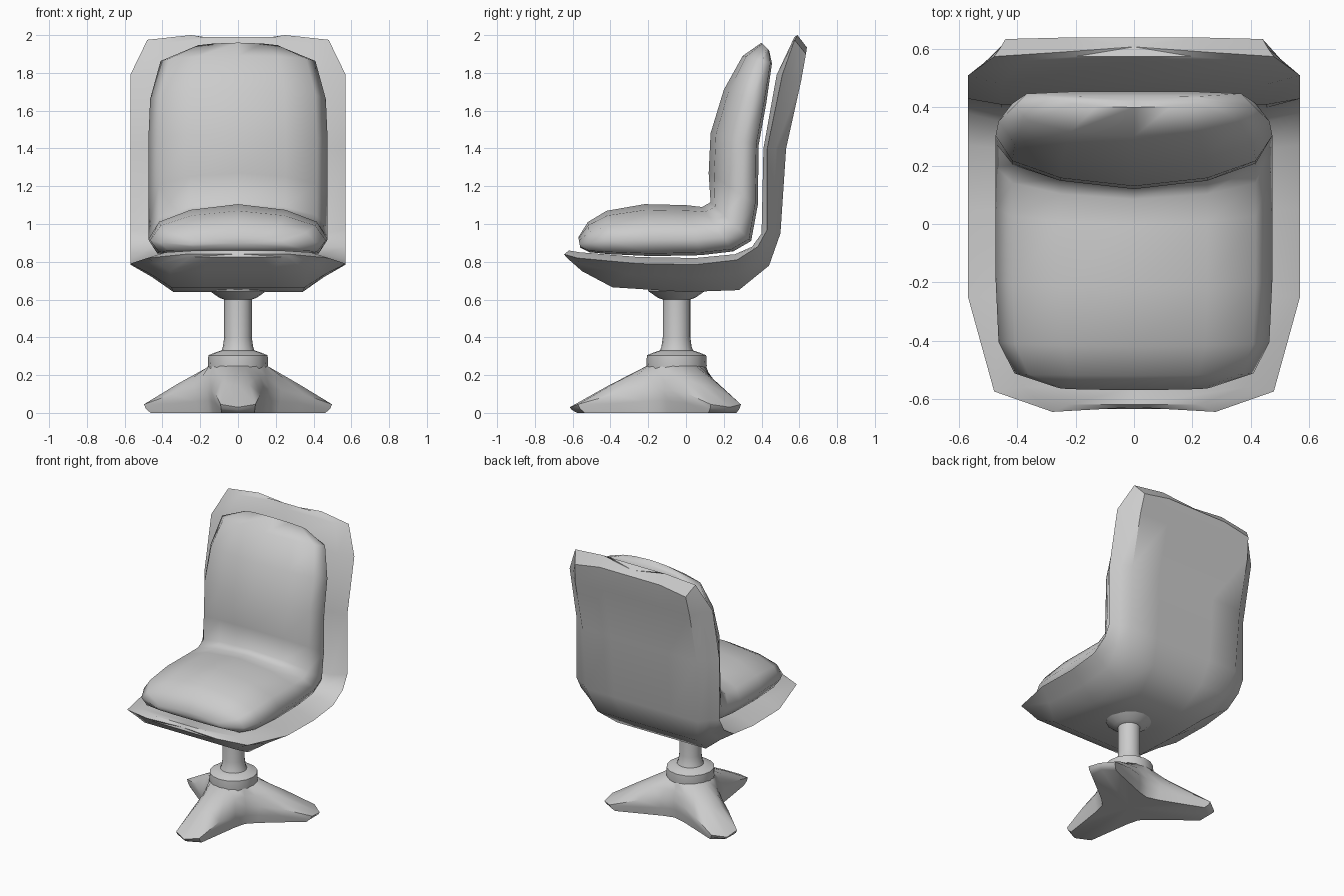
import bpy
import bmesh
from math import cos, sin, radians, tau
from mathutils import Vector

default_cube = bpy.data.objects.get("Cube")
if default_cube:
    bpy.data.objects.remove(default_cube, do_unlink=True)

# One plain grey for the whole chair
grey = bpy.data.materials.new("plain grey")
grey.use_nodes = True
grey.diffuse_color = (0.6, 0.6, 0.6, 1)
grey.node_tree.nodes["Principled BSDF"].inputs["Base Color"].default_value = grey.diffuse_color

PEDESTAL_Y = -0.05


def loft(name, rings, sharp_angle):
    """Skin a list of closed rings, close both ends with fans and shade smooth."""
    bm = bmesh.new()
    loops = [[bm.verts.new(point) for point in ring] for ring in rings]
    count = len(loops[0])
    for lower, upper in zip(loops, loops[1:]):
        for i in range(count):
            j = (i + 1) % count
            bm.faces.new((lower[i], lower[j], upper[j], upper[i]))
    caps = [bm.faces.new(loops[0]), bm.faces.new(loops[-1])]
    bmesh.ops.poke(bm, faces=caps)
    bmesh.ops.recalc_face_normals(bm, faces=bm.faces[:])
    mesh = bpy.data.meshes.new(name)
    bm.to_mesh(mesh)
    bm.free()
    mesh.materials.append(grey)
    obj = bpy.data.objects.new(name, mesh)
    bpy.context.collection.objects.link(obj)
    bpy.ops.object.select_all(action='DESELECT')
    obj.select_set(True)
    bpy.context.view_layer.objects.active = obj
    bpy.ops.object.shade_smooth_by_angle(angle=radians(sharp_angle))
    return obj


def mirrored_ring(half):
    """Close a half section that starts and ends on the centre plane."""
    return half + [Vector((-p.x, p.y, p.z)) for p in reversed(half[1:-1])]


def place(x, yz):
    return Vector((x, yz.x, yz.y))


def lathe(name, profile, sides=16):
    rings = [[(r * cos(tau * i / sides), PEDESTAL_Y + r * sin(tau * i / sides), z)
              for i in range(sides)] for r, z in profile]
    return loft(name, rings, 40)


# Shell: half width, outer flat share, then inner, rim and outer points (y, z)
shell_stations = [
    (.28, .90, (-.62, .86), (-.645, .84), (-.635, .825)),
    (.48, .75, (-.56, .85), (-.575, .82), (-.55, .75)),
    (.57, .62, (-.25, .825), (-.25, .79), (-.39, .665)),
    (.57, .60, (.05, .82), (.05, .785), (.0, .64)),
    (.57, .62, (.26, .84), (.27, .81), (.28, .65)),
    (.57, .70, (.35, .88), (.38, .88), (.44, .78)),
    (.57, .78, (.40, .95), (.43, .97), (.50, .95)),
    (.57, .80, (.41, 1.4), (.43, 1.4), (.53, 1.4)),
    (.57, .80, (.48, 1.79), (.51, 1.79), (.61, 1.76)),
    (.48, .92, (.56, 1.96), (.575, 1.975), (.635, 1.9)),
    (.25, .95, (.575, 1.99), (.59, 2.0), (.64, 1.935)),
]
rings = []
for width, flat, inner, rim, outer in shell_stations:
    inner, rim, outer = Vector(inner), Vector(rim), Vector(outer)
    rings.append(mirrored_ring([
        place(0, inner),
        place(width * .8, inner),
        place(width, rim),
        place(width * (flat + 1) / 2, rim.lerp(outer, .45)),
        place(width * flat, outer),
        place(width * flat / 2, outer),
        place(0, outer),
    ]))
loft("seat_shell", rings, 42)

# Cushion: half width, then padded-side and shell-side points (y, z)
cushion_stations = [
    (.26, (-.57, .93), (-.56, .875)),
    (.41, (-.52, 1.01), (-.51, .85)),
    (.465, (-.42, 1.07), (-.40, .84)),
    (.475, (-.22, 1.105), (-.18, .83)),
    (.475, (.0, 1.1), (.08, .835)),
    (.475, (.085, 1.09), (.25, .855)),
    (.475, (.13, 1.115), (.345, .91)),
    (.475, (.12, 1.27), (.38, 1.1)),
    (.475, (.13, 1.48), (.385, 1.42)),
    (.465, (.20, 1.71), (.425, 1.64)),
    (.41, (.30, 1.89), (.455, 1.85)),
    (.24, (.40, 1.96), (.44, 1.92)),
]
pad_section = [(0, 0), (.53, .11), (.88, .34), (1, .68), (.9, .95), (.5, 1), (0, 1)]
rings = [mirrored_ring([place(width * across, Vector(top).lerp(Vector(under), depth))
                        for across, depth in pad_section])
         for width, top, under in cushion_stations]
loft("cushion", rings, 80)

# Column with flared ends, and the collar it stands in
lathe("column", [(.095, .31), (.08, .35), (.073, .4), (.073, .6), (.1, .61), (.15, .645), (.15, .66)])
lathe("collar", [(.155, .22), (.16, .25), (.157, .305), (.12, .32), (.09, .33)])

# Three-legged foot: angle from the leg axis, reach and edge height
leg_outline = [(-38, .23, .12), (-20, .35, .1), (-10, .53, .045), (0, .565, .03),
               (10, .53, .045), (20, .35, .1), (38, .23, .12), (60, .19, .13)]
rings = [[], [], [], [], []]
for leg in range(3):
    for offset, reach, edge in leg_outline:
        angle = radians(leg * 120 - 90 + offset)
        levels = [(.155, .25), (.155 + (reach - .155) * .5, (.25 + edge) / 2 + .005),
                  (reach, edge), (reach * .98, edge * .5), (reach * .93, 0)]
        for ring, (r, z) in zip(rings, levels):
            ring.append((r * cos(angle), PEDESTAL_Y + r * sin(angle), z))
loft("three_leg_base", rings, 50)
